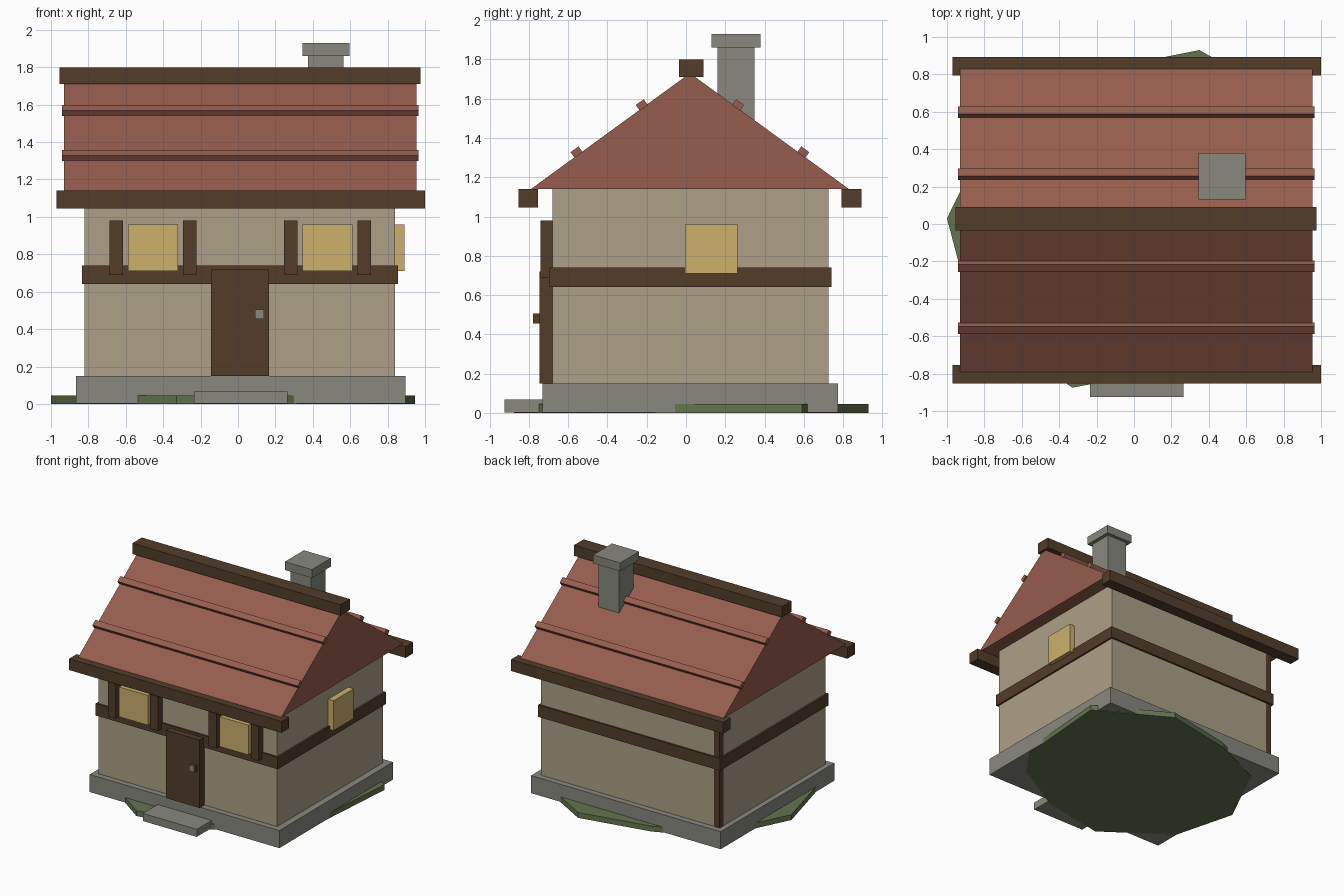
import bpy, bmesh, math

if "Cube" in bpy.data.objects:
    bpy.data.objects.remove(bpy.data.objects["Cube"])

def material(name, srgb):
    m = bpy.data.materials.new(name)
    m.diffuse_color = [(c / 255 / 12.92 if c < 11 else ((c / 255 + 0.055) / 1.055) ** 2.4) for c in srgb] + [1]
    m.use_nodes = True
    m.node_tree.nodes["Principled BSDF"].inputs["Base Color"].default_value = m.diffuse_color
    return m

PLASTER = material("plaster", (172, 160, 134))
STONE = material("stone", (136, 136, 127))
WOOD = material("dark_wood", (82, 61, 42))
TILE = material("red_tile", (150, 93, 77))
GLASS = material("warm_glass", (204, 177, 108))
GRASS = material("grass", (100, 116, 78))

def finish(name, bm, mat):
    bmesh.ops.recalc_face_normals(bm, faces=bm.faces)
    me = bpy.data.meshes.new(name)
    bm.to_mesh(me)
    bm.free()
    me.materials.append(mat)
    ob = bpy.data.objects.new(name, me)
    bpy.context.collection.objects.link(ob)
    return ob

def box(name, x, y, z, mat):
    """Box from (min, max) pairs, with its origin at the centre."""
    bm = bmesh.new()
    bmesh.ops.create_cube(bm, size=1)
    bmesh.ops.scale(bm, vec=(x[1] - x[0], y[1] - y[0], z[1] - z[0]), verts=bm.verts)
    ob = finish(name, bm, mat)
    ob.location = [(a + b) / 2 for a, b in (x, y, z)]
    return ob

def prism(name, points, depth, mat):
    """Extrude a closed outline along a vector."""
    bm = bmesh.new()
    face = bm.faces.new([bm.verts.new(p) for p in points])
    new = bmesh.ops.extrude_face_region(bm, geom=[face])["geom"]
    bmesh.ops.translate(bm, vec=depth, verts=[v for v in new if isinstance(v, bmesh.types.BMVert)])
    return finish(name, bm, mat)

CY = 0.02  # ridge line

# Grass patch, foundation and step
patch = [(0.945, 0.59), (0.35, 0.93), (-0.25, 0.81), (-0.72, 0.6), (-1, 0.03),
         (-0.86, -0.5), (-0.33, -0.875), (0.23, -0.77), (0.7, -0.5), (0.88, -0.25)]
prism("grass_patch", [(x, y, 0) for x, y in patch], (0, 0, 0.045), GRASS)
box("foundation", (-0.865, 0.895), (-0.73, 0.775), (0.003, 0.15), STONE)
box("door_step", (-0.235, 0.265), (-0.925, -0.70), (0.003, 0.067), STONE)

# Walls with a timber band and a corner post
box("walls", (-0.82, 0.84), (-0.68, 0.725), (0.15, 1.145), PLASTER)
box("timber_band", (-0.835, 0.855), (-0.695, 0.74), (0.64, 0.74), WOOD)
box("corner_post", (-0.822, -0.77), (0.675, 0.727), (0.15, 1.14), WOOD)

# Door and knob
box("door", (-0.145, 0.165), (-0.745, -0.67), (0.15, 0.72), WOOD)
box("knob_base", (0.09, 0.14), (-0.776, -0.74), (0.455, 0.505), WOOD)
box("knob_plate", (0.09, 0.14), (-0.78, -0.775), (0.455, 0.505), STONE)

# Front windows, each between two shutters
for side, cx in (("left", -0.455), ("right", 0.478)):
    box(f"{side}_window", (cx - 0.133, cx + 0.133), (-0.735, -0.67), (0.71, 0.96), GLASS)
    for n, s in (("outer", -1), ("inner", 1)):
        x = cx + s * 0.196
        box(f"{side}_shutter_{n}", (x - 0.036, x + 0.036), (-0.742, -0.67), (0.69, 0.98), WOOD)
box("side_window", (0.83, 0.89), (-0.005, 0.262), (0.71, 0.96), GLASS)

# Roof with ridge beam
prism("roof", [(-0.93, CY - 0.81, 1.14), (-0.93, CY + 0.81, 1.14), (-0.93, CY, 1.73)], (1.885, 0, 0), TILE)
box("ridge_beam", (-0.955, 0.975), (-0.035, 0.09), (1.71, 1.80), WOOD)

# Eave beams and raised tile strips on both slopes
slope = math.atan2(0.59, 0.81)
for side, s in (("front", -1), ("back", 1)):
    y = CY + s * 0.823
    box(f"{side}_eave", (-0.97, 1.0), (y - 0.05, y + 0.05), (1.045, 1.14), WOOD)
    for n, d, z in (("upper", 0.245, 1.568), ("lower", 0.577, 1.328)):
        y = CY + s * d
        strip = box(f"{side}_{n}_strip", (-0.94, 0.965), (y - 0.025, y + 0.025),
                    (z - 0.018, z + 0.018), TILE)
        strip.rotation_euler.x = -s * slope

# Chimney
box("chimney", (0.375, 0.565), (0.16, 0.35), (1.40, 1.87), STONE)
box("chimney_cap", (0.345, 0.595), (0.13, 0.38), (1.86, 1.93), STONE)
